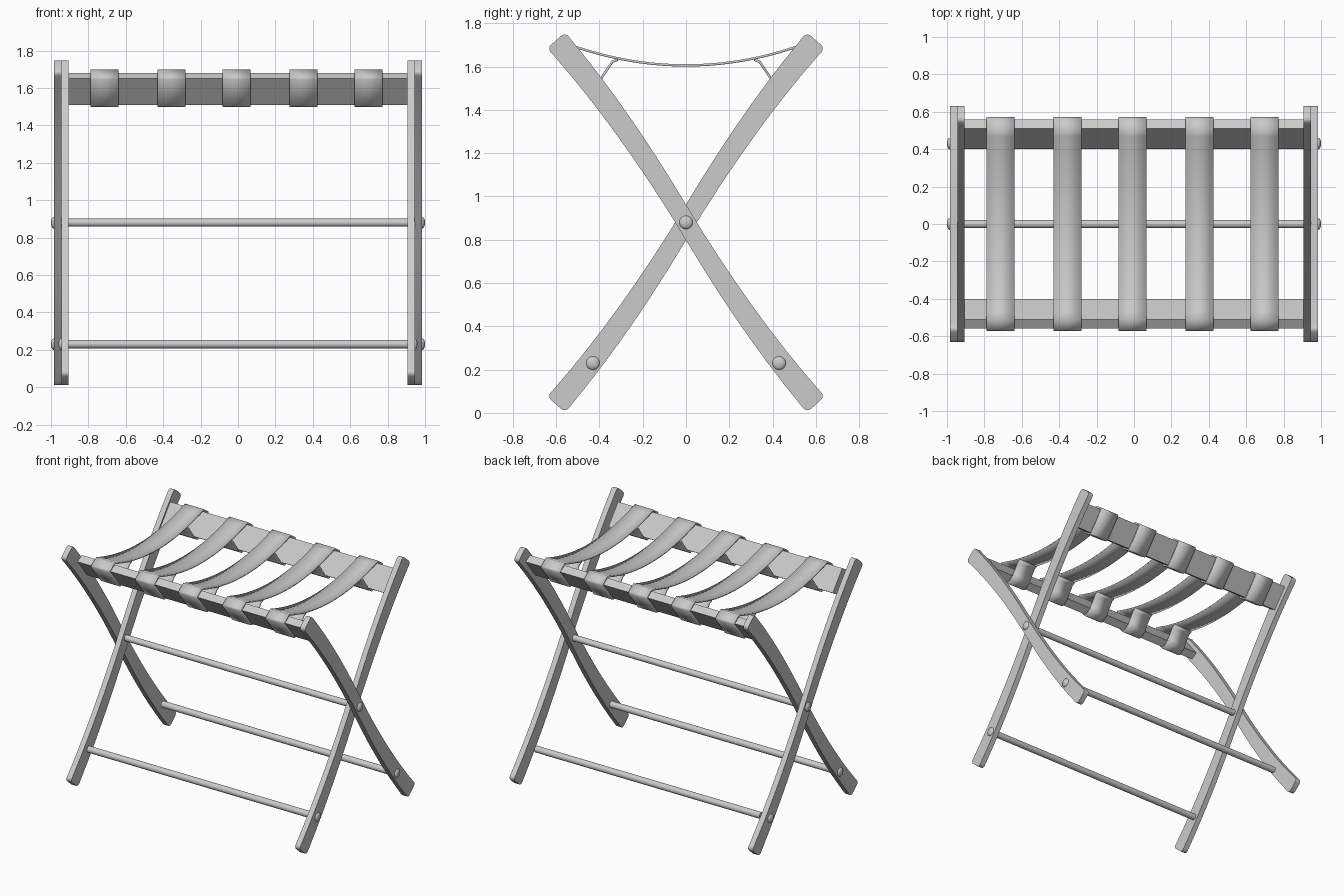
import bpy, bmesh, math
from mathutils import Vector, Matrix

cube = bpy.data.objects.get("Cube")
if cube:
    bpy.data.objects.remove(cube, do_unlink=True)

grey = bpy.data.materials.new("plain_grey")
grey.use_nodes = True
grey.diffuse_color = (0.6, 0.6, 0.6, 1)
grey.node_tree.nodes["Principled BSDF"].inputs["Base Color"].default_value = (0.6, 0.6, 0.6, 1)


def finish(name, bm, smooth=True):
    bmesh.ops.recalc_face_normals(bm, faces=bm.faces)
    mesh = bpy.data.meshes.new(name)
    bm.to_mesh(mesh)
    bm.free()
    mesh.materials.append(grey)
    obj = bpy.data.objects.new(name, mesh)
    bpy.context.collection.objects.link(obj)
    if smooth:
        bpy.ops.object.select_all(action='DESELECT')
        obj.select_set(True)
        bpy.context.view_layer.objects.active = obj
        bpy.ops.object.shade_smooth_by_angle(angle=math.radians(30))
    return obj


def sweep(name, points, x0, x1, closed=True):
    """Extrude a (y, z) profile along x; closed profiles get end caps."""
    bm = bmesh.new()
    a = [bm.verts.new((x0, y, z)) for y, z in points]
    b = [bm.verts.new((x1, y, z)) for y, z in points]
    n = len(points)
    for i in range(n if closed else n - 1):
        j = (i + 1) % n
        bm.faces.new((a[i], a[j], b[j], b[i]))
    if closed:
        bm.faces.new(a)
        bm.faces.new(b)
    return finish(name, bm)


# Legs: gently S-curved bars, wider at the rounded ends
MID_Z = 0.88


def leg_frame(y):
    p = Vector((y, MID_Z + 1.66 * y - 0.43 * y * abs(y)))
    d = Vector((1, 1.66 - 0.86 * abs(y))).normalized()
    return p, d, Vector((-d.y, d.x)), 0.042 + 0.022 * abs(y)


def leg_outline():
    half, r, end, steps = [], 0.025, 0.6, 16
    for i in range(steps):
        p, d, n, h = leg_frame(-0.57 + 1.14 * i / (steps - 1))
        half.append(p - n * h)
    p, d, n, h = leg_frame(end)
    for side in (-1, 1):
        c = p - d * r + n * side * (h - r)
        for k in range(6):
            a = math.radians(18 * k if side < 0 else 90 - 18 * k)
            half.append(c + (n * side * math.cos(a) + d * math.sin(a)) * r)
    centre = Vector((0, MID_Z))
    return half + [2 * centre - q for q in half]


outline = leg_outline()
mirrored = [(-q.x, q.y) for q in outline]
for side, label in ((1, "left"), (-1, "right")):
    sweep(label + "_inner_leg", outline, side * 0.905, side * 0.945)
    sweep(label + "_outer_leg", mirrored, side * 0.945, side * 0.985)


# Cross rods, with domed pin heads on the outside of the legs
def rod(name, y, z, r):
    bm = bmesh.new()
    bmesh.ops.create_cone(bm, cap_ends=True, segments=24, radius1=r, radius2=r, depth=1.82,
                          matrix=Matrix.Translation((0, y, z)) @ Matrix.Rotation(math.pi / 2, 4, 'Y'))
    finish(name, bm)


def pin(name, x, y, z):
    bm = bmesh.new()
    bmesh.ops.create_uvsphere(bm, u_segments=24, v_segments=12, radius=0.031,
                              matrix=Matrix.Translation((x, y, z)) @ Matrix.Diagonal((0.48, 1, 1, 1))
                              @ Matrix.Rotation(math.pi / 2, 4, 'Y'))
    finish(name, bm)


for label, y, z, r, face_x in (("front", -0.43, 0.23, 0.023, 0.945),
                               ("middle", 0, MID_Z, 0.022, 0.985),
                               ("back", 0.43, 0.23, 0.023, 0.985)):
    rod(label + "_rod", y, z, r)
    for side, name in ((1, "left"), (-1, "right")):
        pin(f"{label}_{name}_pin", side * face_x, y, z)

# Tilted top rails
rail = [(-0.56, 1.65), (-0.51, 1.68), (-0.40, 1.54), (-0.45, 1.51)]
sweep("front_rail", rail, -0.907, 0.907)
sweep("back_rail", [(-y, z) for y, z in rail], -0.907, 0.907)

# Sagging straps, looped around both rails and joined underneath
loop = [(-0.315, 1.632), (-0.34, 1.622), (-0.392, 1.545), (-0.394, 1.535),
        (-0.445, 1.504), (-0.455, 1.508), (-0.566, 1.648), (-0.563, 1.656)]
sling = [(y, 1.605 + 0.33 * y * y) for y in (-0.512 + 1.024 * i / 24 for i in range(25))]
path = loop + sling + [(-y, z) for y, z in reversed(loop)]
for i, x in enumerate((-0.713, -0.355, -0.008, 0.35, 0.698)):
    strap = sweep(f"strap_{i + 1}", path, x - 0.075, x + 0.075, closed=False)
    solid = strap.modifiers.new("thickness", 'SOLIDIFY')
    solid.thickness = 0.011
    solid.offset = 0
    solid.use_even_offset = True
